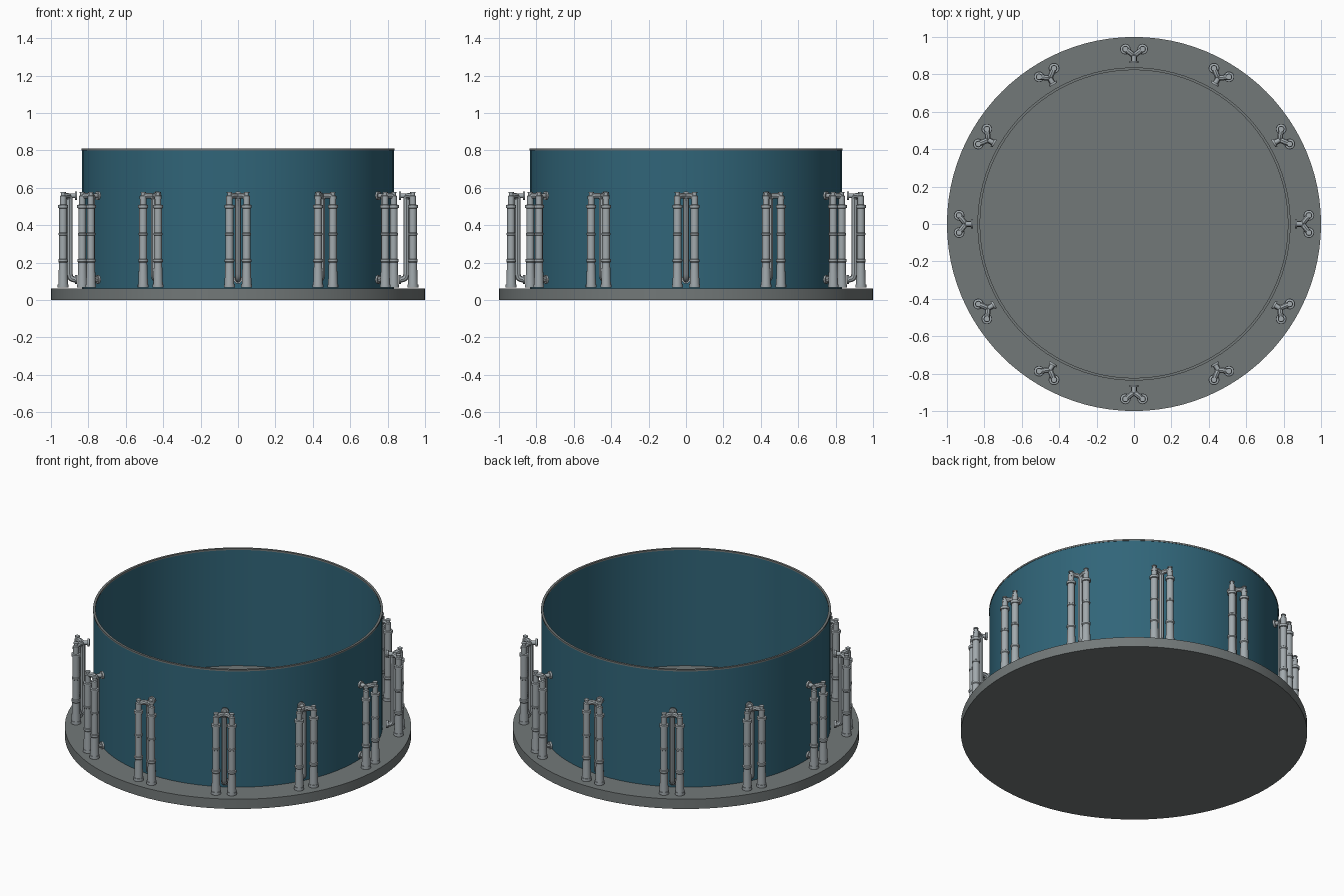
import bpy
import bmesh
import math
from mathutils import Matrix, Vector

old = bpy.data.objects.get("Cube")
if old:
    bpy.data.objects.remove(old)


def material(name, rgb):
    m = bpy.data.materials.new(name)
    m.use_nodes = True
    m.diffuse_color = (*rgb, 1)
    m.node_tree.nodes["Principled BSDF"].inputs["Base Color"].default_value = (*rgb, 1)
    return m


grey = material("concrete grey", (0.17, 0.19, 0.19))
blue = material("tank blue", (0.03, 0.13, 0.19))
steel = material("pipe steel", (0.36, 0.40, 0.42))


def finish(mesh, mat):
    mesh.materials.append(mat)
    mesh.shade_smooth()
    mesh.set_sharp_from_angle(angle=math.radians(35))
    return mesh


def place(name, mesh, matrix=None):
    ob = bpy.data.objects.new(name, mesh)
    bpy.context.collection.objects.link(ob)
    if matrix:
        ob.matrix_world = matrix
    return ob


def lathe(name, profile, mat, sides, closed=False):
    """Spin (radius, height) points around z."""
    bm = bmesh.new()
    rings = []
    for r, z in profile:
        if r == 0:
            rings.append([bm.verts.new((0, 0, z))] * sides)
        else:
            rings.append([bm.verts.new((r * math.cos(math.tau * i / sides),
                                        r * math.sin(math.tau * i / sides), z))
                          for i in range(sides)])
    pairs = list(zip(rings, rings[1:]))
    if closed:
        pairs.append((rings[-1], rings[0]))
    for a, b in pairs:
        for i in range(sides):
            j = (i + 1) % sides
            corners = list(dict.fromkeys((a[i], a[j], b[j], b[i])))
            bm.faces.new(corners)
    bmesh.ops.recalc_face_normals(bm, faces=bm.faces)
    mesh = bpy.data.meshes.new(name)
    bm.to_mesh(mesh)
    bm.free()
    return finish(mesh, mat)


def rounded(points, radius, steps=5):
    """Replace the inner corners of a path with smooth bends."""
    pts = [Vector(p) for p in points]
    path = [pts[0]]
    for a, b, c in zip(pts, pts[1:], pts[2:]):
        start = b + (a - b).normalized() * radius
        end = b + (c - b).normalized() * radius
        for k in range(steps + 1):
            t = k / steps
            path.append(start * (1 - t) ** 2 + b * 2 * t * (1 - t) + end * t * t)
    return path + [pts[-1]]


def tube(name, path, radius, mat):
    """Round pipe along a path."""
    curve = bpy.data.curves.new(name, "CURVE")
    curve.dimensions = "3D"
    curve.bevel_depth = radius
    curve.bevel_resolution = 2
    curve.use_fill_caps = True
    spline = curve.splines.new("POLY")
    spline.points.add(len(path) - 1)
    for point, co in zip(spline.points, path):
        point.co = (*co, 1)
    temp = place(name, curve)
    mesh = bpy.data.meshes.new_from_object(
        temp.evaluated_get(bpy.context.evaluated_depsgraph_get()))
    bpy.data.objects.remove(temp)
    mesh.materials.clear()
    return finish(mesh, mat)


# Base slab, tank wall and rim
FLOOR, TOP = 0.062, 0.81
place("base_slab", lathe("base_slab", [(0, 0), (1, 0), (1, FLOOR), (0, FLOOR)], grey, 96))
place("tank_wall", lathe("tank_wall", [(0.825, FLOOR), (0.835, FLOOR),
                                       (0.835, 0.8), (0.825, 0.8)], blue, 96, True))
place("tank_rim", lathe("tank_rim", [(0.823, 0.8), (0.837, 0.8),
                                     (0.837, TOP), (0.823, TOP)], grey, 96, True))

# Pipe column with foot, joint rings and top flange
column = lathe("pipe_column", [
    (0, 0.066), (0.029, 0.066), (0.029, 0.084), (0.026, 0.084), (0.022, 0.2),
    (0.026, 0.205), (0.026, 0.217), (0.021, 0.22), (0.021, 0.345), (0.024, 0.348),
    (0.024, 0.357), (0.021, 0.36), (0.021, 0.49), (0.027, 0.492), (0.027, 0.508),
    (0.017, 0.51), (0.017, 0.54), (0, 0.54)], steel, 16)
collar = lathe("valve_cap", [(0, 0.54), (0.018, 0.54), (0.018, 0.556), (0.011, 0.56),
                             (0.011, 0.572), (0.015, 0.572), (0.015, 0.578), (0, 0.578)], steel, 12)
flange = lathe("wall_flange", [(0, 0), (0.023, 0), (0.023, 0.012), (0, 0.012)], steel, 16)

# Bridge pipes over to the middle, and the return pipe down to the tank
SIDE, OUT, MID = 0.046, 0.935, 0.9
bridges = [tube("bridge_pipe", rounded([(OUT, s * SIDE, 0.5), (OUT, s * SIDE, 0.558),
                                        (MID, 0, 0.558), (MID, 0, 0.5)], 0.024), 0.015, steel)
           for s in (-1, 1)]
drop = tube("return_pipe", rounded([(MID, 0, 0.55), (MID, 0, 0.11), (0.862, 0, 0.11)], 0.03),
            0.016, steel)

# Twelve pipe sets around the tank
for n in range(12):
    turn = Matrix.Rotation(math.tau * n / 12, 4, "Z")
    for s, bridge in zip((-1, 1), bridges):
        spot = turn @ Matrix.Translation((OUT, s * SIDE, 0))
        place("pipe_column", column, spot)
        place("valve_cap", collar, spot)
        place("bridge_pipe", bridge, turn)
    place("return_pipe", drop, turn)
    sideways = Matrix.Rotation(math.pi / 2, 4, "Y")
    for z in (0.11, 0.558):
        place("wall_flange", flange, turn @ Matrix.Translation((0.86, 0, z)) @ sideways)
    stub = Matrix.Translation((0.87, 0, 0.558))
    place("inner_stub", flange, turn @ stub @ sideways @ Matrix.Diagonal((0.55, 0.55, 2.5, 1)))
